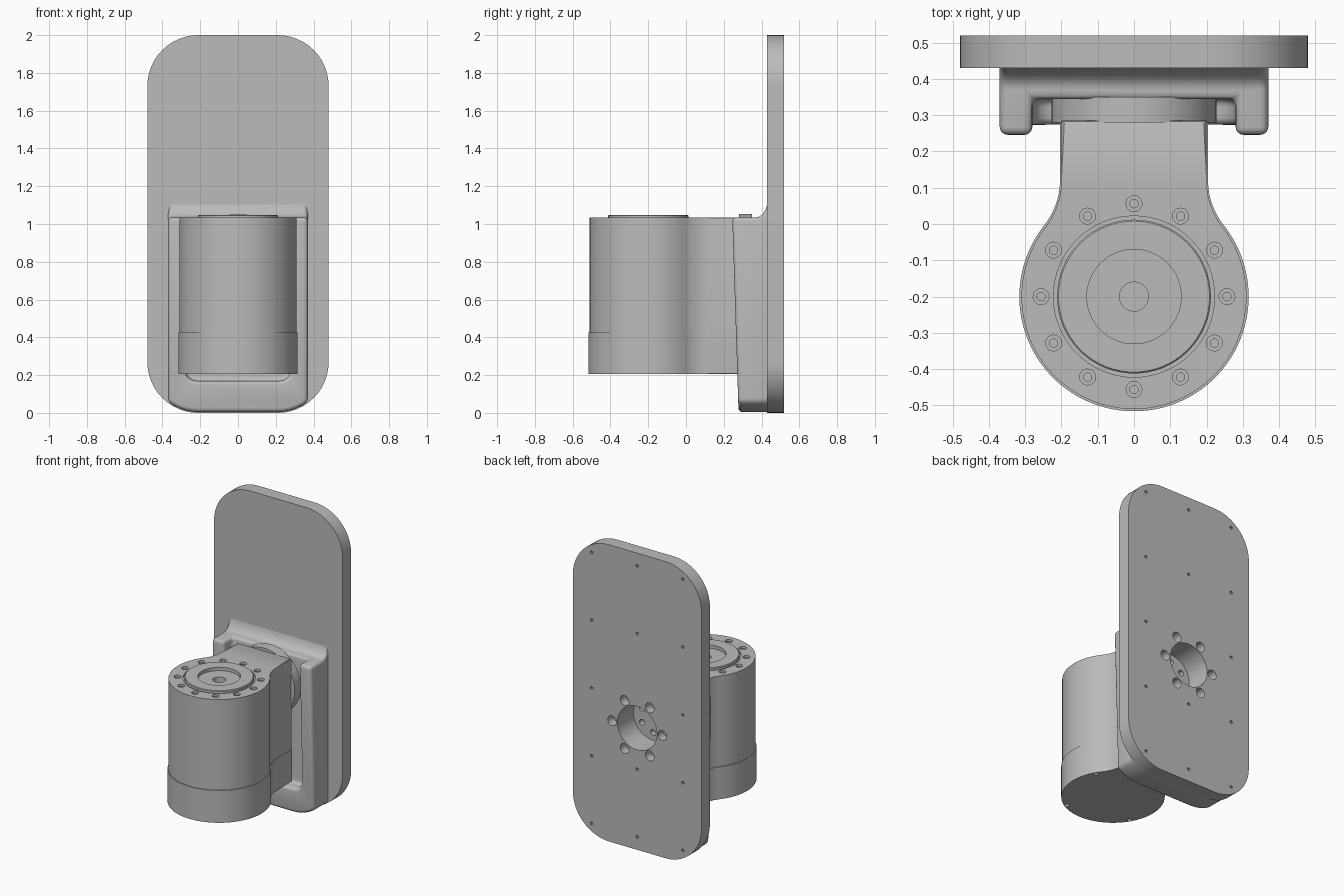
import bpy, bmesh, math
from math import sin, cos, pi, radians
from mathutils import Matrix, Vector

if "Cube" in bpy.data.objects:
    bpy.data.objects.remove(bpy.data.objects["Cube"])

grey = bpy.data.materials.new("machined_grey")
grey.use_nodes = True
grey.diffuse_color = (0.5, 0.5, 0.5, 1)
grey.node_tree.nodes["Principled BSDF"].inputs["Base Color"].default_value = (0.5, 0.5, 0.5, 1)

MAP = {"x": lambda u, v, t: (t, u, v), "y": lambda u, v, t: (u, t, v), "z": lambda u, v, t: (u, v, t)}


def finish(name, bm):
    bmesh.ops.recalc_face_normals(bm, faces=bm.faces)
    mesh = bpy.data.meshes.new(name)
    bm.to_mesh(mesh)
    bm.free()
    mesh.materials.append(grey)
    obj = bpy.data.objects.new(name, mesh)
    bpy.context.collection.objects.link(obj)
    return obj


def prism(name, pts, axis, a, b, bevel=0.0, segments=3):
    """Extrude an outline from a to b; optionally round the rim at a."""
    bm = bmesh.new()
    low = [bm.verts.new(MAP[axis](u, v, a)) for u, v in pts]
    high = [bm.verts.new(MAP[axis](u, v, b)) for u, v in pts]
    rim = bm.faces.new(low)
    bm.faces.new(high)
    n = len(pts)
    for i in range(n):
        j = (i + 1) % n
        bm.faces.new((low[i], low[j], high[j], high[i]))
    if bevel:
        bmesh.ops.bevel(bm, geom=list(rim.edges), offset=bevel, segments=segments,
                        profile=0.5, affect="EDGES")
    return finish(name, bm)


def cylinders(name, items):
    """One mesh of many cylinders: (start, end, radius, sides)."""
    bm = bmesh.new()
    for start, end, r, sides in items:
        p, q = Vector(start), Vector(end)
        turn = (q - p).to_track_quat("Z", "Y").to_matrix().to_4x4()
        bmesh.ops.create_cone(bm, cap_ends=True, segments=sides, radius1=r, radius2=r,
                              depth=(q - p).length, matrix=Matrix.Translation((p + q) / 2) @ turn)
    return finish(name, bm)


def activate(obj):
    bpy.ops.object.select_all(action="DESELECT")
    obj.select_set(True)
    bpy.context.view_layer.objects.active = obj


def boolean(obj, cutter, operation="DIFFERENCE", keep=False):
    mod = obj.modifiers.new("cut", "BOOLEAN")
    mod.operation, mod.solver, mod.object = operation, "EXACT", cutter
    activate(obj)
    bpy.ops.object.modifier_apply(modifier=mod.name)
    if not keep:
        bpy.data.objects.remove(cutter)


def arc(cx, cy, rx, ry, a, b, n):
    return [(cx + rx * cos(a + (b - a) * i / n), cy + ry * sin(a + (b - a) * i / n)) for i in range(n + 1)]


def rounded_rect(x, z0, z1, r, n=12):
    return (arc(x - r, z1 - r, r, r, 0, pi / 2, n) + arc(r - x, z1 - r, r, r, pi / 2, pi, n)
            + arc(r - x, z0 + r, r, r, pi, 1.5 * pi, n) + arc(x - r, z0 + r, r, r, 1.5 * pi, 2 * pi, n))


def keyhole(r, w, cy=-0.2, blend_y=0.12, end_y=0.285):
    """Round housing that flows into a straight neck."""
    d = blend_y - cy
    R = (w * w + d * d - r * r) / (2 * (r - w))
    a = math.atan2(d, w + R)
    right = [(w, end_y)] + arc(w + R, blend_y, R, R, pi, pi + a, 8)
    front = arc(0, cy, r, r, a, -pi - a, 72)[1:-1]
    return right + front + [(-x, y) for x, y in reversed(right)]


HUB_Z = 0.82
HOUSING_Y = -0.2

# Back plate with a softened front rim
plate = prism("back_plate", rounded_rect(0.48, 0, 2, 0.27), "y", 0.43, 0.52, 0.04, 5)

# Bracket: side profile trimmed by the plate outline, with a pocket open at the top
side = ([(0.245, 1.035), (0.28, -0.05), (0.48, -0.05), (0.48, 1.3), (0.445, 1.3)]
        + arc(0.37, 1.145, 0.065, 0.11, 0, -pi / 2, 8))
bracket = prism("bracket", side, "x", -0.37, 0.37)
boolean(bracket, prism("trim", rounded_rect(0.476, 0.004, 1.99, 0.268), "y", 0.1, 0.6), "INTERSECT")
boolean(bracket, prism("pocket", rounded_rect(0.28, 0.17, 1.6, 0.06, 6), "y", 0.1, 0.345))
soft = bracket.modifiers.new("soft", "BEVEL")
soft.width, soft.segments, soft.limit_method, soft.angle_limit = 0.022, 4, "ANGLE", radians(40)
soft.use_clamp_overlap = False
activate(bracket)
bpy.ops.object.modifier_apply(modifier=soft.name)

# Bore, bolt counterbores and pin holes from the rear
holes = [((0, 0.7, HUB_Z), (0, 0.3, HUB_Z), 0.147, 48)]
for k in range(6):
    x, z = 0.187 * cos(k * pi / 3), HUB_Z + 0.187 * sin(k * pi / 3)
    holes.append(((x, 0.7, z), (x, 0.46, z), 0.033, 20))
for x in (-0.34, 0, 0.34):
    for k in (-2, -1, 0, 1, 2):
        if x or k:
            z = 1 + 0.457 * k
            holes.append(((x, 0.7, z), (x, 0.49, z), 0.01, 10))
drill = cylinders("drill", holes)
boolean(plate, drill, keep=True)
boolean(bracket, drill)

# Swivel hub between neck and bracket, with its own bolt ring
hub = cylinders("swivel_hub", [((0, 0.28, 0.827), (0, 0.35, 0.827), 0.227, 64)])
ring = [(0.095 * cos(k * pi / 3 + pi / 6), HUB_Z + 0.095 * sin(k * pi / 3 + pi / 6)) for k in range(6)]
boolean(hub, cylinders("hub_holes", [((x, 0.4, z), (x, 0.31, z), 0.02, 16) for x, z in ring]))

# Housing with neck, cover seat and sunk bolt holes
housing = prism("housing", keyhole(0.31, 0.2), "z", 1.035, 0.42, 0.008, 2)
bolt_ring = [(0.256 * cos(k * pi / 6), HOUSING_Y + 0.256 * sin(k * pi / 6)) for k in range(12)]
sinks = [((x, y, 1.1), (x, y, 1.01), 0.022, 16) for x, y in bolt_ring]
sinks.append(((0, HOUSING_Y, 1.1), (0, HOUSING_Y, 0.975), 0.222, 64))
boolean(housing, cylinders("sinks", sinks))
bolts = cylinders("cover_bolts", [((x, y, 1.0), (x, y, 1.025), 0.013, 12) for x, y in bolt_ring])

# Base collar, slightly wider, with four small notches under its rim
collar = prism("base_collar", keyhole(0.316, 0.204), "z", 0.207, 0.425, 0.006, 2)
notches = []
for k in range(4):
    a = pi / 6 + k * pi / 2
    x, y = 0.3 * cos(a), HOUSING_Y + 0.3 * sin(a)
    notches.append(((x, y, 0.15), (x, y, 0.225), 0.014, 12))
boolean(collar, cylinders("notches", notches))

# Turned cover: groove, raised ring, shallow dish and centre hole
profile = [(0, 0.985), (0.04, 0.985), (0.04, 1.025), (0.13, 1.025), (0.13, 1.048),
           (0.208, 1.048), (0.212, 1.044), (0.212, 1.026), (0.225, 1.026), (0.225, 0.97), (0, 0.97)]
bm = bmesh.new()
verts = [bm.verts.new((r, HOUSING_Y, z)) for r, z in profile]
edges = [bm.edges.new(pair) for pair in zip(verts, verts[1:])]
bmesh.ops.spin(bm, geom=verts + edges, cent=(0, HOUSING_Y, 0), axis=(0, 0, 1),
               angle=2 * pi, steps=64, use_duplicate=False)
bmesh.ops.remove_doubles(bm, verts=bm.verts, dist=1e-4)
cover = finish("top_cover", bm)

# Smooth curved surfaces, keep machined edges crisp
for obj in (plate, bracket, hub, housing, bolts, collar, cover):
    activate(obj)
    bpy.ops.object.shade_smooth_by_angle(angle=radians(30))
